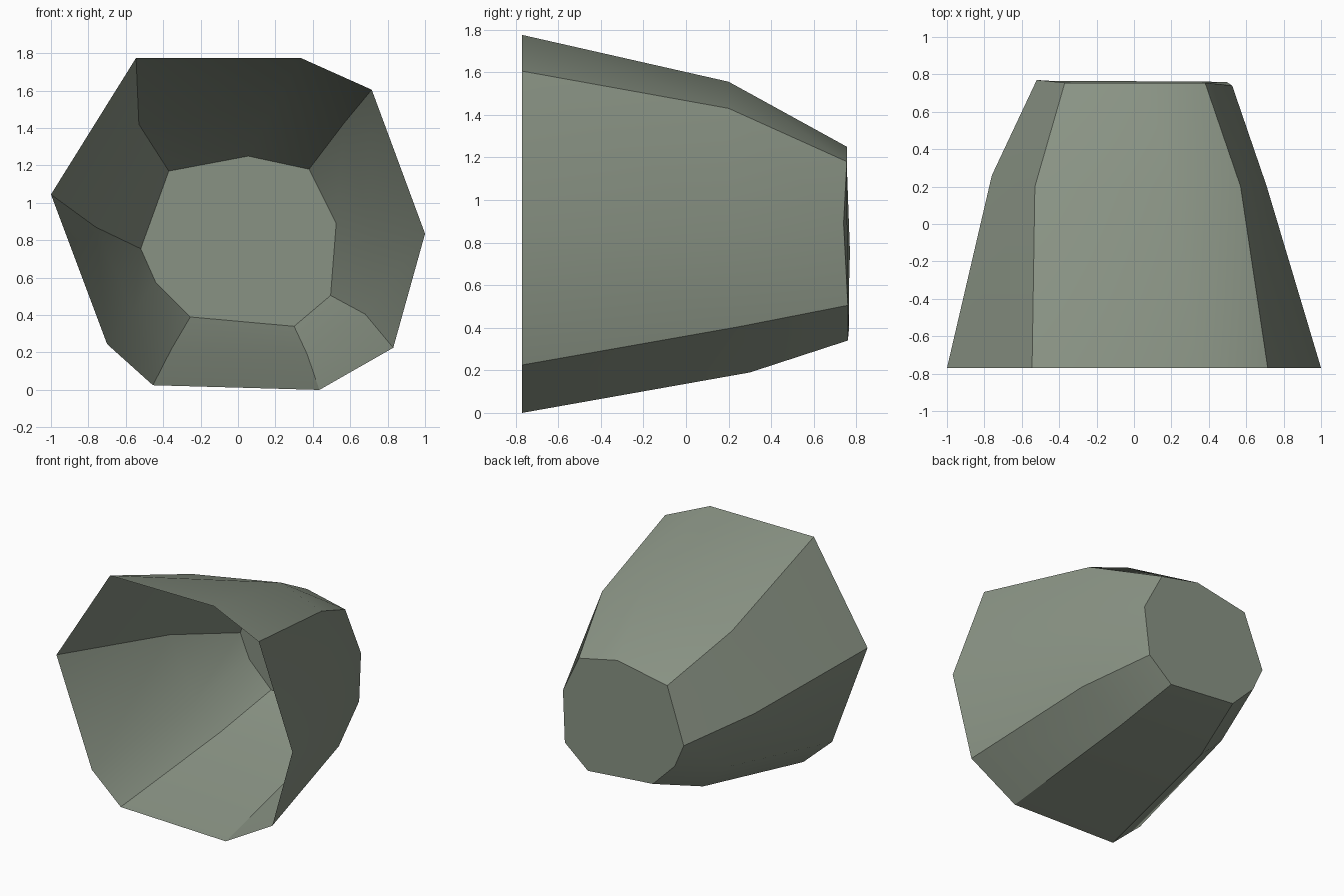
import bpy, bmesh, math

if "Cube" in bpy.data.objects:
    bpy.data.objects.remove(bpy.data.objects["Cube"])

# One muted grey-green colour
mat = bpy.data.materials.new("grey_green")
mat.diffuse_color = (0.25, 0.29, 0.23, 1)
mat.use_nodes = True
mat.node_tree.nodes["Principled BSDF"].inputs["Base Color"].default_value = mat.diffuse_color

# Irregular nine-sided cross-sections (x, y, z): open mouth, waist, closed end
mouth = [(x, -0.77, z) for x, z in [
    (-0.545, 1.775), (0.335, 1.775), (0.715, 1.605), (1.0, 0.835), (0.83, 0.225),
    (0.435, 0.0), (-0.455, 0.025), (-0.70, 0.245), (-1.0, 1.045)]]
waist = [(-0.53, 0.2, 1.42), (0.22, 0.2, 1.555), (0.57, 0.2, 1.43), (0.71, 0.2, 0.86),
         (0.68, 0.25, 0.405), (0.37, 0.3, 0.19), (-0.355, 0.3, 0.22),
         (-0.56, 0.28, 0.42), (-0.76, 0.26, 0.87)]
end = [(-0.37, 0.755, 1.17), (0.055, 0.755, 1.25), (0.38, 0.755, 1.18), (0.525, 0.74, 0.89),
       (0.495, 0.76, 0.505), (0.30, 0.76, 0.34), (-0.255, 0.765, 0.39),
       (-0.44, 0.765, 0.575), (-0.52, 0.77, 0.755)]

# Tapered shell lofted through the sections, with a cap on the narrow end
bm = bmesh.new()
rings = [[bm.verts.new(p) for p in ring] for ring in (mouth, waist, end)]
for a, b in zip(rings, rings[1:]):
    for i in range(9):
        j = (i + 1) % 9
        bm.faces.new((a[i], b[i], b[j], a[j]))
bm.faces.new(rings[-1][::-1])
bm.normal_update()
if rings[-1][0].link_faces and bm.faces[:][-1].normal.y < 0:
    bmesh.ops.reverse_faces(bm, faces=bm.faces[:])

mesh = bpy.data.meshes.new("tapered_shell")
bm.to_mesh(mesh)
bm.free()
mesh.materials.append(mat)
shell = bpy.data.objects.new("tapered_shell", mesh)
bpy.context.collection.objects.link(shell)

# Soft shading along the length, crisp main edges
bpy.context.view_layer.objects.active = shell
shell.select_set(True)
bpy.ops.object.shade_smooth_by_angle(angle=math.radians(30))
